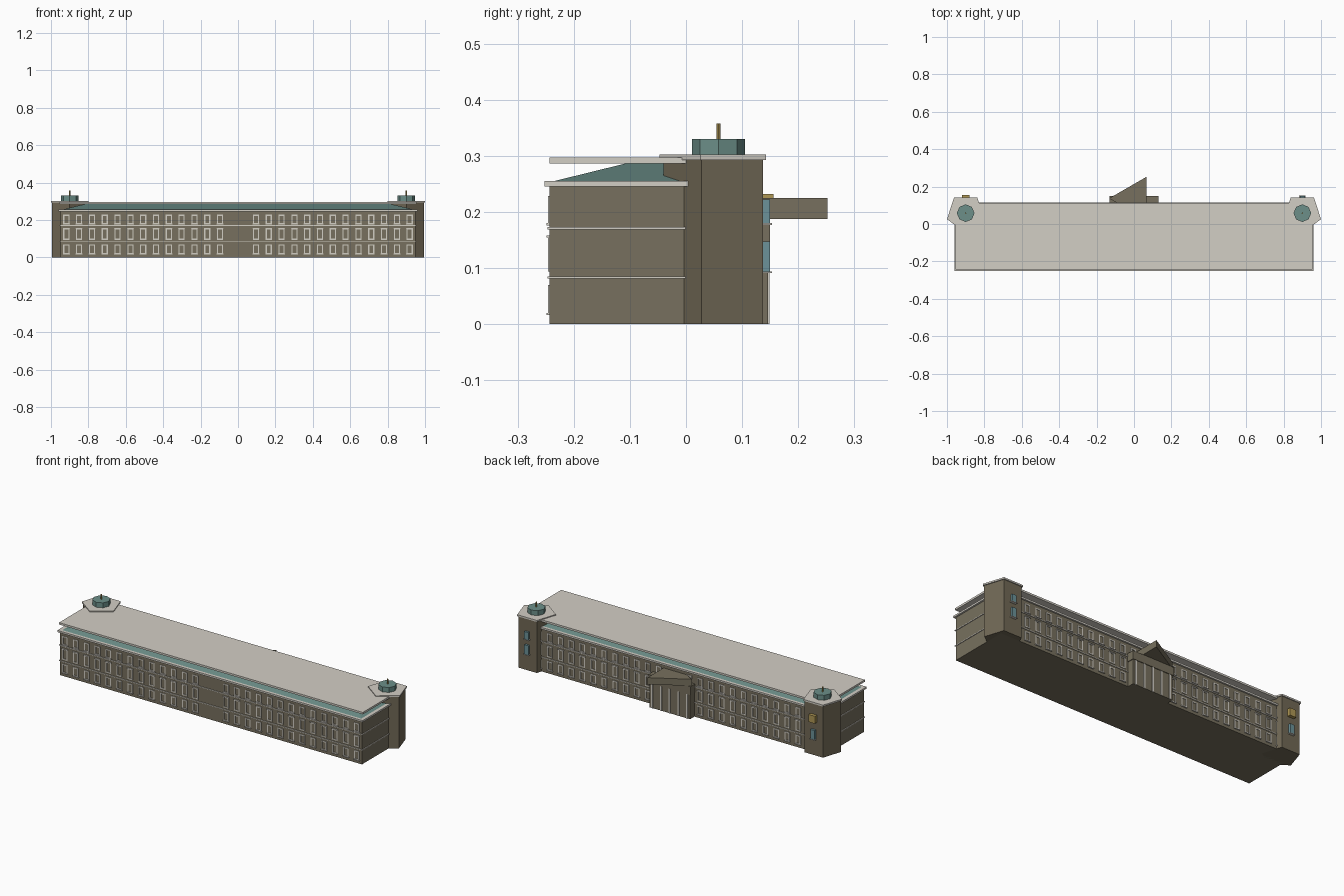
import bpy, bmesh, math
from mathutils import Matrix, Vector

if "Cube" in bpy.data.objects:
    bpy.data.objects.remove(bpy.data.objects["Cube"])


def mat(name, r, g, b):
    m = bpy.data.materials.new(name)
    m.diffuse_color = (r, g, b, 1)
    m.use_nodes = True
    m.node_tree.nodes["Principled BSDF"].inputs["Base Color"].default_value = m.diffuse_color
    return m


WALL = mat("olive_stone", 0.185, 0.163, 0.112)
TOWER = mat("brown_stone", 0.165, 0.139, 0.092)
LIGHT = mat("pale_stone", 0.65, 0.62, 0.56)
TEAL = mat("green_copper", 0.150, 0.275, 0.250)
GLASS = mat("blue_glass", 0.150, 0.290, 0.320)
GOLD = mat("old_gold", 0.430, 0.310, 0.090)


def finish(name, bm, material):
    bmesh.ops.recalc_face_normals(bm, faces=bm.faces)
    me = bpy.data.meshes.new(name)
    bm.to_mesh(me)
    bm.free()
    me.materials.append(material)
    ob = bpy.data.objects.new(name, me)
    bpy.context.collection.objects.link(ob)
    return ob


def add_box(bm, x0, x1, y0, y1, z0, z1):
    m = Matrix.Translation(((x0 + x1) / 2, (y0 + y1) / 2, (z0 + z1) / 2))
    bmesh.ops.create_cube(bm, size=1, matrix=m @ Matrix.Diagonal((x1 - x0, y1 - y0, z1 - z0, 1)))


def boxes(name, material, *dims):
    bm = bmesh.new()
    for d in dims:
        add_box(bm, *d)
    return finish(name, bm, material)


def prism(name, material, sides, r, cx, cy, z0, z1, start):
    # upright prism with a vertex at angle "start"
    bm = bmesh.new()
    ring = [(cx + r * math.cos(start + i * math.tau / sides),
             cy + r * math.sin(start + i * math.tau / sides)) for i in range(sides)]
    f = bm.faces.new([bm.verts.new((x, y, z0)) for x, y in ring])
    top = bmesh.ops.extrude_face_region(bm, geom=[f])["geom"]
    bmesh.ops.translate(bm, vec=(0, 0, z1 - z0),
                        verts=[v for v in top if isinstance(v, bmesh.types.BMVert)])
    return finish(name, bm, material)


Y0, Y1, HX = -0.243, 0.107, 0.95

# Main block, string courses and cornice
boxes("main_block", WALL, (-HX, HX, Y0, Y1, 0, 0.246))
for i, z in enumerate((0.083, 0.171)):
    boxes(f"string_course_{i + 1}", LIGHT,
          (-HX - 0.004, HX + 0.004, Y0 - 0.004, Y1 + 0.004, z - 0.002, z + 0.002))
boxes("cornice", LIGHT, (-HX - 0.01, HX + 0.01, Y0 - 0.009, Y1 + 0.009, 0.245, 0.255))

# Hipped copper roof and the flat slab above it
bm = bmesh.new()
add_box(bm, -0.94, 0.94, -0.235, 0.099, 0.255, 0.287)
for v in bm.verts:
    if v.co.z > 0.28:
        v.co.x -= math.copysign(0.13, v.co.x)
        v.co.y -= math.copysign(0.13, v.co.y + 0.068)
finish("hipped_roof", bm, TEAL)
boxes("roof_slab", LIGHT, (-0.955, 0.955, Y0, Y1 + 0.006, 0.286, 0.297))

# Window frames on front and back: two wings of thirteen, three storeys
ROWS = ((0.018, 0.070), (0.094, 0.156), (0.178, 0.228))
W, T = 0.0165, 0.006
for side, y, d in (("front", Y0, -1), ("back", Y1, 1)):
    bm = bmesh.new()
    ya, yb = sorted((y, y + d * 0.003))
    sa, sb = sorted((y, y + d * 0.006))
    for s in (-1, 1):
        for i in range(13):
            x = s * (0.096 + i * 0.0685)
            for row, (z0, z1) in enumerate(ROWS):
                add_box(bm, x - W, x - W + T, ya, yb, z0, z1)
                add_box(bm, x + W - T, x + W, ya, yb, z0, z1)
                add_box(bm, x - W + T, x + W - T, ya, yb, z1 - T, z1)
                add_box(bm, x - W + T, x + W - T, ya, yb, z0, z0 + T)
                zs = z1 if row == 1 else z0
                add_box(bm, x - W - 0.002, x + W + 0.002, sa, sb, zs - 0.002, zs + 0.002)
    finish(f"{side}_window_frames", bm, LIGHT)

# Pentagonal corner towers with caps, cupolas, finials and back windows
CY, BACK = 0.058, 0.137
for label, s in (("left", -1), ("right", 1)):
    cx = s * 0.9
    prism(f"{label}_tower", TOWER, 5, 0.098, cx, CY, 0, 0.294, -math.pi / 2)
    prism(f"{label}_tower_cap", LIGHT, 5, 0.105, cx, CY, 0.293, 0.302, -math.pi / 2)
    prism(f"{label}_cupola", TEAL, 8, 0.047, cx, CY, 0.302, 0.330, 0)
    prism(f"{label}_finial", GOLD, 8, 0.0038, cx, CY, 0.330, 0.358, 0)
    panes = [(0.094, 0.147)] + ([(0.180, 0.222)] if s > 0 else [])
    for i, (z0, z1) in enumerate(panes):
        boxes(f"{label}_tower_window_{i + 1}", GLASS,
              (cx - 0.013, cx + 0.013, BACK - 0.005, 0.150, z0, z1))
        boxes(f"{label}_tower_sill_{i + 1}", LIGHT,
              (cx - 0.017, cx + 0.017, BACK - 0.005, 0.153, z0 - 0.003, z0))
boxes("tower_gold_panel", GOLD, (-0.92, -0.88, BACK - 0.002, 0.156, 0.190, 0.232))

# Back entrance: porch, entablature, pilasters and triangular block on top
boxes("porch", WALL, (-0.128, 0.128, 0.09, 0.146, 0, 0.145))
boxes("porch_entablature", WALL, (-0.132, 0.132, 0.09, 0.150, 0.140, 0.187))
boxes("porch_pilasters", LIGHT,
      *[(x * 0.055 - 0.005, x * 0.055 + 0.005, 0.145, 0.149, 0, 0.140) for x in range(-2, 3)])
prism("triangular_pediment", WALL, 3, 0.133, 0, BACK, 0.187, 0.225, math.pi / 3)
